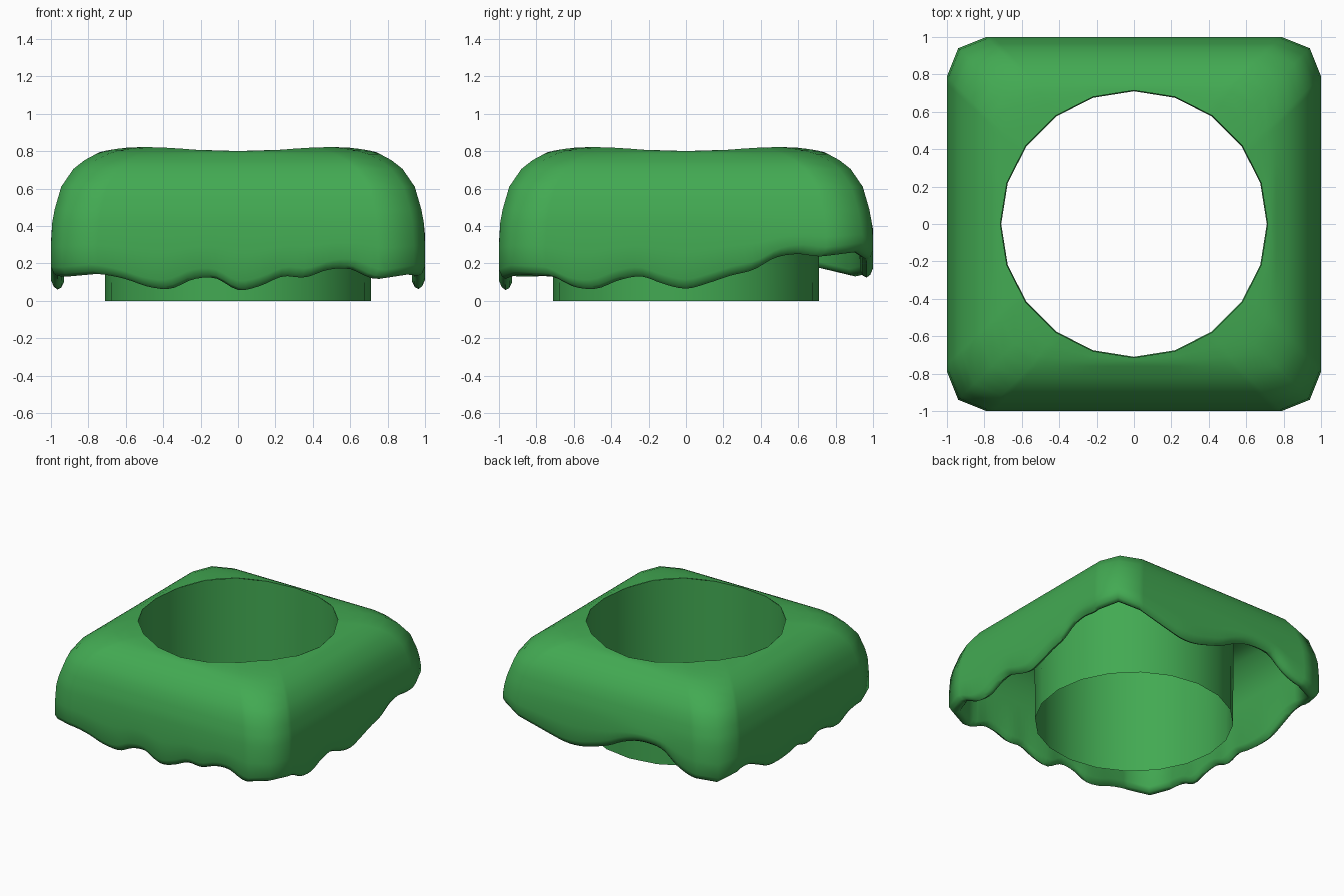
import bpy, bmesh, math

if "Cube" in bpy.data.objects:
    bpy.data.objects.remove(bpy.data.objects["Cube"])

SIDE = 40            # samples along each straight side
HOLE_R, HOLE_N = 0.715, 20

# height of the wavy hem, evenly spaced: front, right, back, left
HEM = [.13, .145, .14, .115, .075, .065, .115, .12, .058, .08, .13, .125, .165, .17, .12, .125,
       .14, .13, .13, .075, .065, .11, .13, .09, .065, .095, .135, .165, .23, .25, .237, .255,
       .26, .24, .21, .18, .15, .125, .13, .16, .20, .26, .30, .31, .29, .20, .15, .14,
       .13, .14, .175, .17, .12, .07, .06, .07, .09, .06, .10, .09, .06, .11, .13, .13]

# dome profile: half width, height
PROFILE = [(.50, .815), (.56, .823), (.65, .812), (.74, .795), (.82, .752),
           (.88, .705), (.945, .61), (.98, .49), (.993, .42)]


def lerp_profile(h):
    for (a, za), (b, zb) in zip(PROFILE, PROFILE[1:]):
        if h <= b:
            return za + (zb - za) * (h - a) / (b - a)
    return PROFILE[-1][1]


def half_width(x, y):
    a, b = max(abs(x), abs(y)), min(abs(x), abs(y))
    return max(a, (a + .4 * b + .084) / 1.4)


def hem_height(t):
    """Catmull-Rom through the closed hem list, t in 0..4 sides."""
    u = t * 16
    i, f = int(math.floor(u)), u - math.floor(u)
    p = [HEM[(i + k) % len(HEM)] for k in (-1, 0, 1, 2)]
    return p[1] + .5 * f * (p[2] - p[0] + f * (2*p[0] - 5*p[1] + 4*p[2] - p[3]
                            + f * (3*(p[1] - p[2]) + p[3] - p[0])))


def square_ring(h):
    """Square of half width h with two-facet corners."""
    pts = []
    for q in range(4):
        c, s = round(math.cos(q * math.pi / 2)), round(math.sin(q * math.pi / 2))
        side = [((-1 + 2 * i / SIDE) * (h - .21), -h) for i in range(SIDE + 1)]
        side.append((h - .06, -(h - .06)))
        pts += [(x * c - y * s, x * s + y * c) for x, y in side]
    return pts


def hole_point(x, y):
    step = 2 * math.pi / HOLE_N
    ang = math.atan2(y, x)
    local = (ang % step) - step / 2
    r = HOLE_R * math.cos(step / 2) / math.cos(local)
    return r * math.cos(ang), r * math.sin(ang)


def side_param(x, y):
    if y <= -abs(x): return (x / -y + 1) / 2
    if x >= abs(y): return 1 + (y / x + 1) / 2
    if y >= abs(x): return 2 + (-x / y + 1) / 2
    return 3 + (-y / -x + 1) / 2


def skin(name, rings, mat, angle):
    bm = bmesh.new()
    loops = [[bm.verts.new(p) for p in r] for r in rings]
    for lo, hi in zip(loops, loops[1:]):
        n = len(lo)
        for i in range(n):
            bm.faces.new((lo[i], hi[i], hi[(i + 1) % n], lo[(i + 1) % n]))
    bmesh.ops.recalc_face_normals(bm, faces=bm.faces)
    me = bpy.data.meshes.new(name)
    bm.to_mesh(me)
    bm.free()
    me.materials.append(mat)
    ob = bpy.data.objects.new(name, me)
    bpy.context.collection.objects.link(ob)
    bpy.ops.object.select_all(action='DESELECT')
    ob.select_set(True)
    bpy.context.view_layer.objects.active = ob
    bpy.ops.object.shade_smooth_by_angle(angle=math.radians(angle))
    return ob


green = bpy.data.materials.new("leaf green")
green.diffuse_color = (.055, .40, .085, 1)
green.use_nodes = True
green.node_tree.nodes["Principled BSDF"].inputs["Base Color"].default_value = green.diffuse_color

hem = [hem_height(side_param(x, y)) for x, y in square_ring(1)]
rings = []

# outer dome, from the hole edge outwards
brim = square_ring(.76)
for f in (0, .35, .7):
    ring = []
    for x, y in brim:
        hx, hy = hole_point(x, y)
        px, py = hx + (x - hx) * f, hy + (y - hy) * f
        ring.append((px, py, lerp_profile(half_width(px, py))))
    rings.append(ring)
for h in (.76, .82, .88, .915, .945, .965, .98, .993):
    rings.append([(x, y, lerp_profile(h)) for x, y in square_ring(h)])

# wall and rounded hem lip, then the inner wall
for h, up in ((1, None), (1, .05), (.985, .015), (.965, 0), (.945, .01), (.93, .04)):
    rings.append([(x, y, .2 + .5 * (e + .05) if up is None else e + up)
                  for (x, y), e in zip(square_ring(h), hem)])

# underside of the dome
for h, z in ((.925, .45), (.88, .6), (.80, .69), (.74, .73)):
    rings.append([(x, y, z) for x, y in square_ring(h)])
rings.append([(*hole_point(x, y), .74) for x, y in brim])
skin("canopy_shell", rings, green, 60)

# open tube standing inside the hole
circle = [(.71 * math.cos(2 * math.pi * i / HOLE_N), .71 * math.sin(2 * math.pi * i / HOLE_N))
          for i in range(HOLE_N)]
skin("trunk_tube", [[(x, y, 0) for x, y in circle],
                    [(x * HOLE_R / .71, y * HOLE_R / .71, lerp_profile(half_width(x, y)))
                     for x, y in circle]], green, 60)
